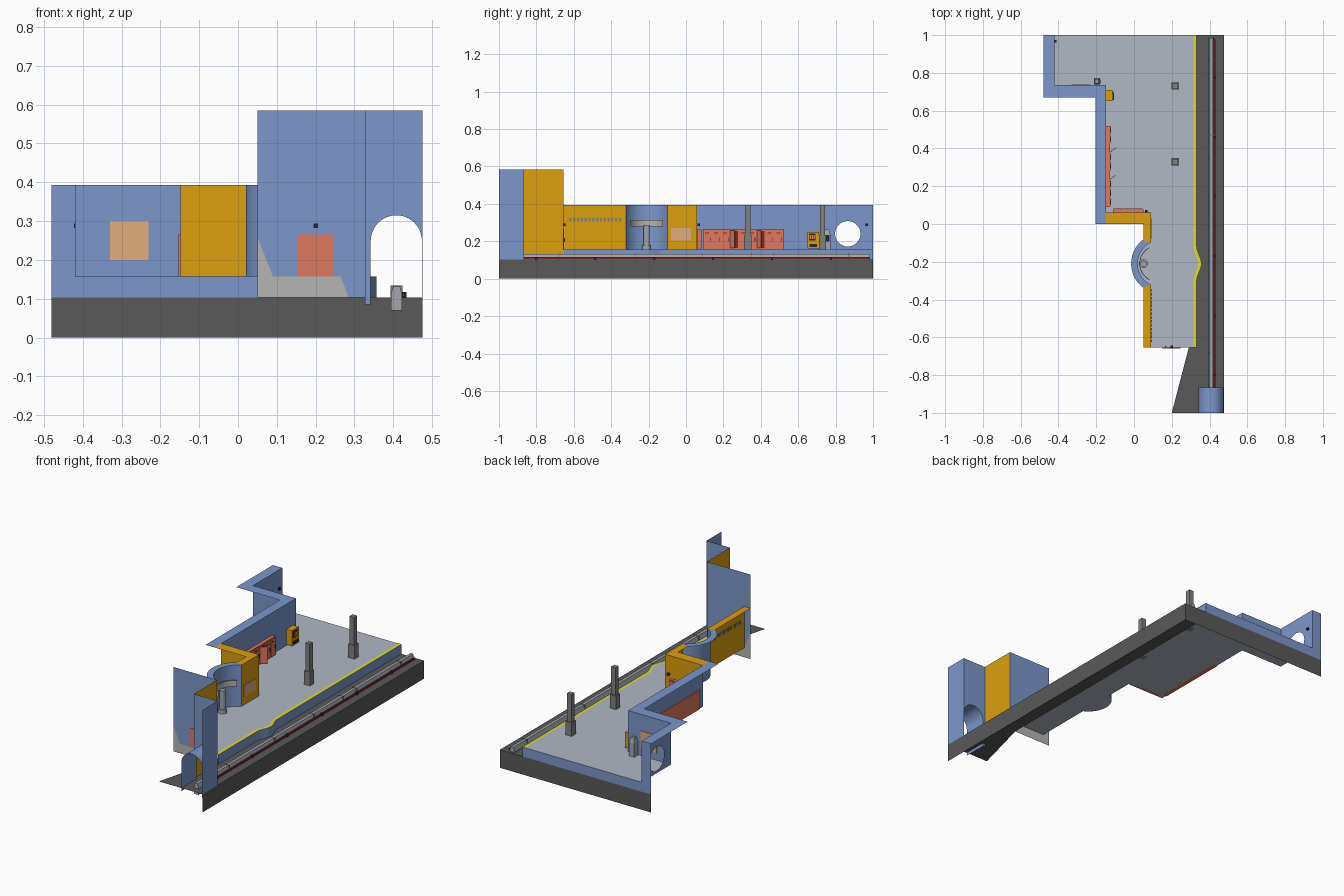
import bpy, math
from mathutils import Matrix

if "Cube" in bpy.data.objects:
    bpy.data.objects.remove(bpy.data.objects["Cube"])

COL = dict(blue=(.2, .31, .6), yellow=(.72, .35, .004), red=(.74, .19, .12), dark=(.1, .1, .1),
           floor=(.44, .48, .55), stripe=(.75, .7, .03), grey=(.22, .22, .22), black=(.02, .02, .025),
           steel=(.36, .39, .43), concrete=(.46, .46, .45), peach=(.75, .42, .2), maroon=(.2, .02, .02))
MATS = {}
for key, c in COL.items():
    MATS[key] = bpy.data.materials.new(key)
    MATS[key].diffuse_color = (*c, 1)


def mesh(name, verts, faces, col, smooth=False):
    me = bpy.data.meshes.new(name)
    me.from_pydata(verts, [], faces)
    me.materials.append(MATS[col])
    ob = bpy.data.objects.new(name, me)
    bpy.context.collection.objects.link(ob)
    if smooth:
        for p in me.polygons:
            p.use_smooth = True
    return ob


def box(name, x0, x1, y0, y1, z0, z1, col, taper=1.0):
    cx, cy = (x0 + x1) / 2, (y0 + y1) / 2
    r = [(x0, y0), (x1, y0), (x1, y1), (x0, y1)]
    v = [(x, y, z0) for x, y in r] + [(cx + (x - cx) * taper, cy + (y - cy) * taper, z1) for x, y in r]
    f = [(3, 2, 1, 0), (4, 5, 6, 7)] + [(i, (i + 1) % 4, (i + 1) % 4 + 4, i + 4) for i in range(4)]
    return mesh(name, v, f, col)


def poly(name, pts, col):
    return mesh(name, pts, [tuple(range(len(pts)))], col)


def strip(name, a, b, col, smooth=False):
    n = len(a)
    return mesh(name, a + b, [(i, i + 1, n + i + 1, n + i) for i in range(n - 1)], col, smooth)


def sheet(name, path, z0, z1, col, smooth=False):
    return strip(name, [(x, y, z0) for x, y in path], [(x, y, z1) for x, y in path], col, smooth)


def cap(name, inner, outer, z, col):
    return strip(name, [(*p, z) for p in inner], [(*p, z) for p in outer], col)


def cylinder(name, x, y, z0, z1, r, col, n=16):
    ring = [(x + r * math.cos(2 * math.pi * i / n), y + r * math.sin(2 * math.pi * i / n)) for i in range(n)]
    v = [(*p, z0) for p in ring] + [(*p, z1) for p in ring]
    f = [tuple(range(n - 1, -1, -1)), tuple(range(n, 2 * n))]
    f += [(i, (i + 1) % n, n + (i + 1) % n, n + i) for i in range(n)]
    return mesh(name, v, f, col)


def arc(cx, cy, r, half, n=24):
    # arc bulging to -x, from +y to -y
    return [(cx - r * math.cos(t), cy - r * math.sin(t))
            for t in (-half + 2 * half * i / n for i in range(n + 1))]


FL, TOP, BED, HI, YF = .157, .393, .103, .585, -.655
XE = .476

# base skirts and track bed
sheet("base_skirt", [(XE, -1), (XE, 1), (-.48, 1)], 0, BED, "dark")
poly("track_bed", [(.2, -1, BED), (XE, -1, BED), (XE, 1, BED), (.29, 1, BED), (.29, YF, BED)], "dark")

# platform with a bulging edge
CY = -.21
alcove_in, alcove_out = arc(.145, CY, .125, 1.113), arc(.145, CY, .16, .9)
edge = [(.332, YF)] + [(.332 + .0125 * (1 + math.cos(math.pi * t / 10)) if t > -10 and t < 10 else .332,
        CY + .0092 * t) for t in range(-10, 11)] + [(.332, 1)]
left = [(-.42, 1), (-.42, .735), (-.148, .735), (-.148, .06), (.09, .06)] + alcove_in + [(.09, YF)]
poly("platform_floor", [(x, y, FL) for x, y in left + edge], "floor")
sheet("platform_side", edge, BED, FL, "blue")
sheet("platform_back", [(.332, 1), (-.48, 1)], BED, FL, "blue")
cap("safety_stripe", [(x - .018, y) for x, y in edge], edge, FL + .0015, "stripe")

# rear walls: inner sheets with overhanging top caps
sheet("rear_wall", [(-.42, .735), (-.148, .735), (-.148, .06)], FL, TOP, "blue")
cap("rear_wall_cap", [(-.42, 1), (-.42, .735), (-.148, .735), (-.148, 0)],
    [(-.48, 1), (-.48, .67), (-.205, .67), (-.205, 0)], TOP, "blue")
sheet("rear_wall_end", [(-.48, 1), (-.42, 1)], FL, TOP, "blue")

# left wall with a round opening
oy, oz, orad = .865, .24, .068
y0, y1 = .735, 1.0
angles = sorted([2 * math.pi * i / 32 for i in range(32)] +
                [math.atan2(z - oz, y - oy) % (2 * math.pi) for y in (y0, y1) for z in (FL, TOP)])
inner, outer = [], []
for a in angles + angles[:1]:
    c, s = math.cos(a), math.sin(a)
    ky = ((y1 if c > 0 else y0) - oy) / c if abs(c) > 1e-6 else 9
    kz = ((TOP if s > 0 else FL) - oz) / s if abs(s) > 1e-6 else 9
    k = min(ky, kz)
    inner.append((-.42, oy + orad * c, oz + orad * s))
    outer.append((-.42, oy + k * c, oz + k * s))
strip("round_window_wall", inner, outer, "blue")

# yellow walls and curved alcove
sheet("kiosk_wall", [(-.148, .06), (.09, .06), alcove_in[0]], FL, TOP, "yellow")
cap("kiosk_wall_cap", [(-.148, .06), (.09, .06), alcove_in[0]], [(-.148, 0), (.05, 0), (.05, -.09)], TOP, "yellow")
sheet("alcove_wall", alcove_in, FL, TOP, "blue", True)
cap("alcove_cap", alcove_in, alcove_out, TOP, "blue")
sheet("sign_wall", [alcove_in[-1], (.09, YF)], FL, TOP, "yellow")
cap("sign_wall_cap", [alcove_in[-1], (.09, YF)], [(.05, -.33), (.05, YF)], TOP, "yellow")

# front wall with door and concrete footing
def front(name, pts, col):
    poly(name, [(x, YF, z) for x, z in pts], col)
front("front_wall", [(.05, HI), (.327, HI), (.327, BED), (.285, BED), (.265, FL), (.09, FL), (.05, .26)], "blue")
front("front_footing", [(.05, .26), (.09, FL), (.265, FL), (.285, BED), (.05, BED)], "concrete")
box("front_door", .152, .246, YF - .003, YF + .003, FL, .265, "red")
box("front_door_handle", .165, .17, YF + .003, YF + .008, .2, .215, "black")

# tunnel mouth
sheet("tunnel_side_wall", [(.327, YF), (.327, -.865)], BED, HI, "yellow")
mouth = [(.408 - .066 * math.cos(math.pi * i / 20), .249 + .066 * math.sin(math.pi * i / 20)) for i in range(21)]
mouth = [(.342, .085)] + mouth + [(.474, .085)]
poly("tunnel_wall", [(x, -.865, z) for x, z in
     [(.327, .085)] + mouth + [(XE, .085), (XE, HI), (.327, HI)]], "blue")
sheet("tunnel_outer_wall", [(XE, -1), (XE, -.865)], BED, HI, "blue")
strip("tunnel_barrel", [(x, -1, z) for x, z in mouth], [(x, -.865, z) for x, z in mouth], "blue", True)

# guide rail with power strip
prof = [(.394, .07), (.394, .112), (.4, .132), (.417, .132), (.423, .112), (.423, .07)]
n = len(prof)
mesh("guide_rail", [(x, y, z) for y in (-.96, .985) for x, z in prof],
     [tuple(range(n)), tuple(range(2 * n - 1, n - 1, -1))] +
     [(i, n + i, n + (i + 1) % n, (i + 1) % n) for i in range(n)], "steel")
box("power_strip", .424, .431, -.87, .98, .105, .115, "maroon")
for i, y in enumerate([-.8, -.485, -.17, .145, .46, .775]):
    box(f"rail_bracket_{i}", .42, .434, y - .006, y + .006, .102, .117, "black")
for i, y in enumerate([-.68, -.27, .085, .35, .47, .87]):
    box(f"rail_joint_{i}", .393, .424, y - .003, y + .003, .103, .1335, "grey")

# pillars
for i, y in enumerate((.33, .73)):
    box(f"pillar_{i}", .204, .232, y - .014, y + .014, FL, TOP, "grey")
    box(f"pillar_base_{i}", .199, .237, y - .019, y + .019, FL, .235, "grey")

# information stand in the alcove
cylinder("stand_foot", .05, CY, FL, .18, .024, "steel")
cylinder("stand_post", .05, CY, .18, .285, .016, "steel")
bi, bo = arc(.125, CY, .093, 1.1, 16), arc(.125, CY, .097, 1.1, 16)
sheet("stand_board", bi, .28, .315, "concrete", True)
sheet("stand_board_back", bo, .28, .315, "concrete", True)
cap("stand_board_top", bi, bo, .315, "concrete")
cap("stand_board_bottom", bi, bo, .28, "concrete")

# decorative plates on the sign wall, poster on the kiosk wall
for i in range(14):
    y = -.625 + i * .0205
    box(f"wall_plate_{i}", .088, .095, y, y + .013, .305, .325, "grey")
box("kiosk_poster", .088, .093, -.08, .028, .205, .27, "peach")
box("wall_poster", -.33, -.23, .733, .739, .2, .3, "peach")

# lockers along the rear wall
box("locker_body", -.153, -.128, .09, .52, FL, .265, "red")
pitch = .43 / 9
for i in range(9):
    a = .09 + i * pitch
    if i in (3, 6):
        box(f"locker_inside_{i}", -.129, -.1265, a + .004, a + pitch - .004, .165, .255, "maroon")
        d = box(f"locker_open_door_{i}", 0, .003, 0, pitch * .8, .163, .258, "red")
        d.matrix_world = Matrix.Translation((-.127, a + .004, 0)) @ Matrix.Rotation(-.9, 4, "Z")
        continue
    box(f"locker_door_{i}", -.13, -.124, a + .002, a + pitch - .002, .163, .26, "red")
    box(f"locker_handle_{i}", -.125, -.121, a + pitch - .01, a + pitch - .006, .2, .22, "black")
    box(f"locker_vent_{i}", -.125, -.123, a + .012, a + pitch - .014, .242, .248, "maroon")
box("side_locker", -.11, .05, .061, .078, FL, .265, "red")
for i in range(4):
    box(f"side_locker_door_{i}", -.108 + i * .039, -.071 + i * .039, .077, .083, .163, .26, "red")

# vending machine
box("vending_body", -.148, -.113, .65, .71, FL + .005, .25, "yellow")
box("vending_screen", -.114, -.109, .657, .693, .205, .243, "black")
box("vending_tray", -.114, -.109, .66, .7, .17, .185, "black")
for i in range(3):
    box(f"vending_item_{i}", -.11, -.107, .66 + i * .011, .668 + i * .011, .212, .235, "red")

# booth beside the corner
box("booth_body", -.213, -.181, .738, .772, FL, .235, "steel")
box("booth_top", -.213, -.181, .738, .772, .235, .262, "steel", .6)
box("booth_panel", -.182, -.178, .744, .766, .2, .235, "black")

# small wall cameras
for i, (x, y) in enumerate([(-.416, .967), (.065, .068), (.2, -.65)]):
    box(f"wall_camera_{i}", x - .006, x + .006, y - .006, y + .006, .282, .294, "black")

for m in bpy.data.materials:
    if m.users and not m.is_grease_pencil:
        m.use_nodes = True
        m.node_tree.nodes["Principled BSDF"].inputs["Base Color"].default_value = m.diffuse_color
